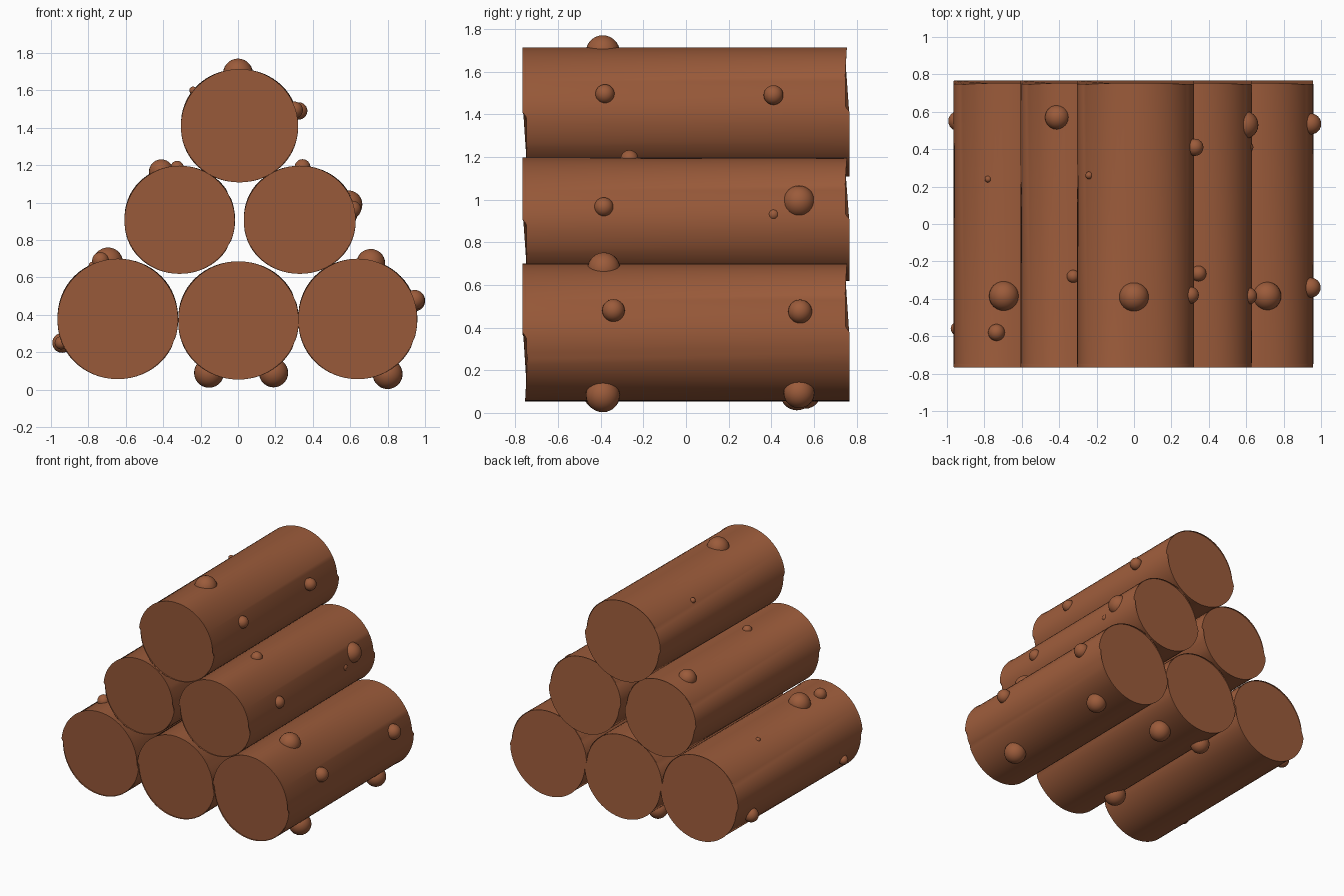
import bpy, bmesh, math
from mathutils import Matrix

if "Cube" in bpy.data.objects:
    bpy.data.objects.remove(bpy.data.objects["Cube"])

bark = bpy.data.materials.new("bark brown")
bark.diffuse_color = (0.33, 0.105, 0.043, 1)
bark.use_nodes = True
bark.node_tree.nodes["Principled BSDF"].inputs["Base Color"].default_value = bark.diffuse_color


def finish(bm, name):
    me = bpy.data.meshes.new(name)
    bm.to_mesh(me)
    bm.free()
    me.materials.append(bark)
    ob = bpy.data.objects.new(name, me)
    bpy.context.collection.objects.link(ob)
    bpy.ops.object.select_all(action='DESELECT')
    bpy.context.view_layer.objects.active = ob
    ob.select_set(True)
    bpy.ops.object.shade_smooth_by_angle(angle=math.radians(35))
    return ob


def log(name, x, z, rx, rz):
    # capped elliptical cylinder along y with a softened rim
    bm = bmesh.new()
    bmesh.ops.create_cone(bm, cap_ends=True, segments=64, radius1=1, radius2=1, depth=1.51)
    bm.transform(Matrix.Translation((x, 0, z)) @ Matrix.Diagonal((rx, 1, rz, 1))
                 @ Matrix.Rotation(math.pi / 2, 4, 'X'))
    rim = [e for e in bm.edges if abs(e.verts[0].co.y - e.verts[1].co.y) < 1e-4]
    bmesh.ops.bevel(bm, geom=rim, offset=0.012, segments=3, profile=0.5, affect='EDGES')
    finish(bm, name)


def knots(name, spots):
    # round knots half sunk in the bark
    bm = bmesh.new()
    for x, y, z, r in spots:
        bmesh.ops.create_uvsphere(bm, u_segments=24, v_segments=14, radius=r,
                                  matrix=Matrix.Translation((x, y, z)))
    finish(bm, name)


# six stacked logs
log("bottom_left_log", -0.643, 0.378, 0.322, 0.322)
log("bottom_middle_log", 0.002, 0.37, 0.322, 0.316)
log("bottom_right_log", 0.64, 0.378, 0.318, 0.322)
log("middle_left_log", -0.312, 0.908, 0.295, 0.289)
log("middle_right_log", 0.33, 0.908, 0.299, 0.289)
log("top_log", 0.008, 1.411, 0.313, 0.303)

# knots for each log
knots("bottom_left_knots", [
    (-0.695, -0.385, 0.68, 0.08), (-0.735, -0.58, 0.69, 0.045),
    (-0.94, 0.55, 0.25, 0.053), (-0.945, -0.56, 0.25, 0.035),
    (-0.78, 0.24, 0.665, 0.018)])
knots("bottom_middle_knots", [
    (0.19, 0.52, 0.09, 0.078), (-0.155, -0.40, 0.09, 0.08),
    (-0.155, 0.56, 0.09, 0.07)])
knots("bottom_right_knots", [
    (0.71, -0.385, 0.675, 0.077), (0.945, -0.34, 0.48, 0.053),
    (0.945, 0.535, 0.475, 0.056), (0.8, -0.39, 0.083, 0.08),
    (0.8, 0.53, 0.095, 0.073)])
knots("middle_left_knots", [
    (-0.41, 0.57, 1.165, 0.066), (-0.325, -0.28, 1.188, 0.035)])
knots("middle_right_knots", [
    (0.345, -0.265, 1.19, 0.042), (0.59, 0.53, 0.99, 0.075),
    (0.61, 0.41, 0.93, 0.028), (0.613, -0.385, 0.965, 0.045)])
knots("top_knots", [
    (0, -0.39, 1.69, 0.08), (0.325, 0.41, 1.49, 0.046),
    (0.302, -0.38, 1.495, 0.045), (-0.24, 0.26, 1.6, 0.02)])
